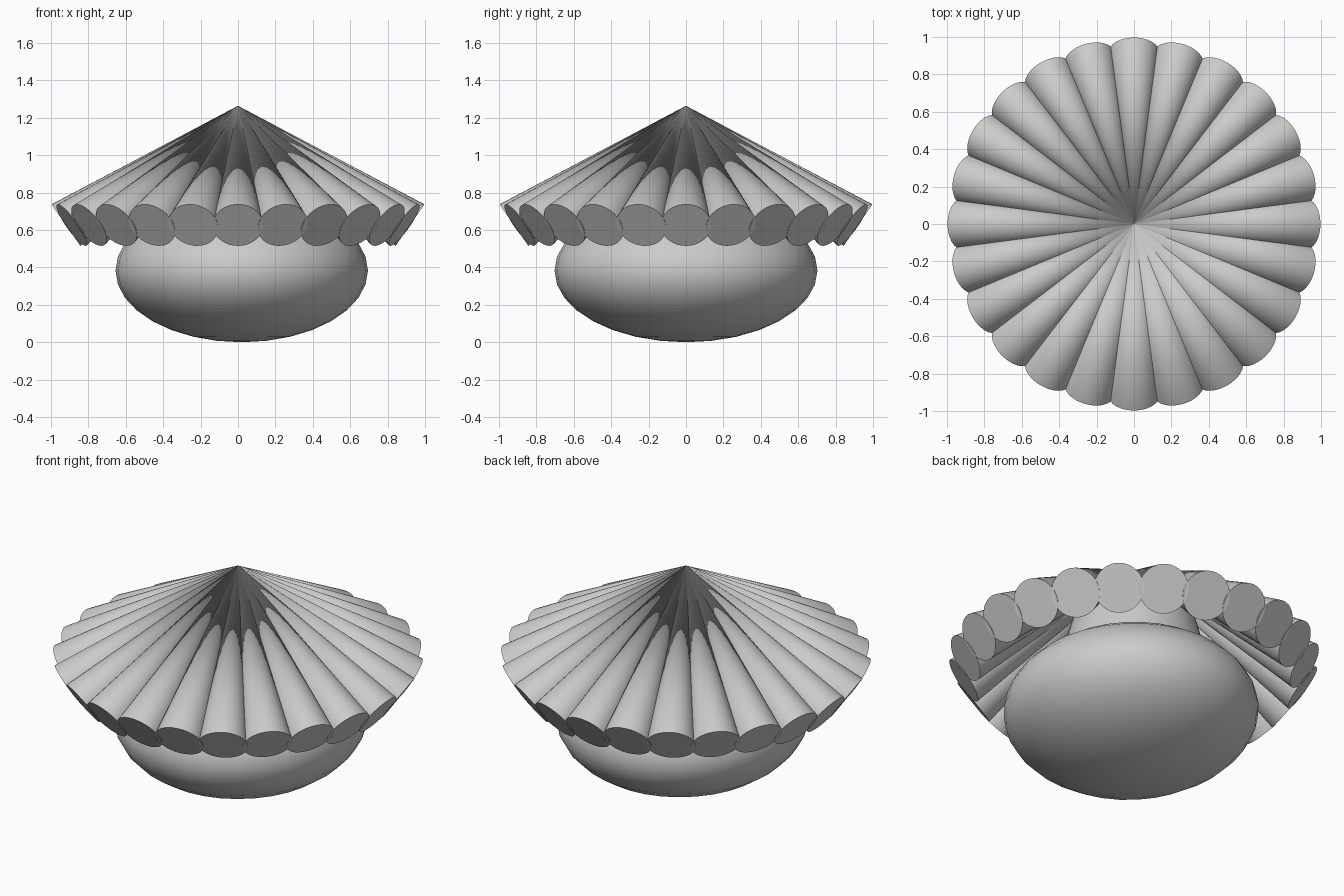
import bpy
import math
from mathutils import Vector

if "Cube" in bpy.data.objects:
    bpy.data.objects.remove(bpy.data.objects["Cube"])

APEX = Vector((0, 0, 1.264))
RIM_R, RIM_Z = 0.92, 0.626   # centre of each cone's end disc
CONE_R = 0.135
COUNT = 24


def smooth(obj):
    bpy.context.view_layer.objects.active = obj
    obj.select_set(True)
    bpy.ops.object.shade_smooth_by_angle(angle=math.radians(35))
    obj.select_set(False)


# Canopy: ring of slim cones sharing one apex
for i in range(COUNT):
    a = 2 * math.pi * i / COUNT
    base = Vector((RIM_R * math.cos(a), RIM_R * math.sin(a), RIM_Z))
    axis = APEX - base
    bpy.ops.mesh.primitive_cone_add(vertices=32, radius1=CONE_R, radius2=0,
                                    depth=axis.length, location=(APEX + base) / 2)
    rib = bpy.context.object
    rib.name = f"canopy_rib_{i + 1}"
    rib.rotation_euler = axis.to_track_quat('Z', 'Y').to_euler()
    smooth(rib)

# Body: squashed ball
bpy.ops.mesh.primitive_uv_sphere_add(segments=32, ring_count=16, radius=1,
                                     location=(0.02, 0, 0.383))
body = bpy.context.object
body.name = "body"
body.scale = (0.675, 0.703, 0.383)
smooth(body)

# Neck: joins the body to the underside of the canopy
bpy.ops.mesh.primitive_cone_add(vertices=32, radius1=0.40, radius2=0.32,
                                depth=0.3, location=(0, 0, 0.84))
neck = bpy.context.object
neck.name = "neck"
smooth(neck)
